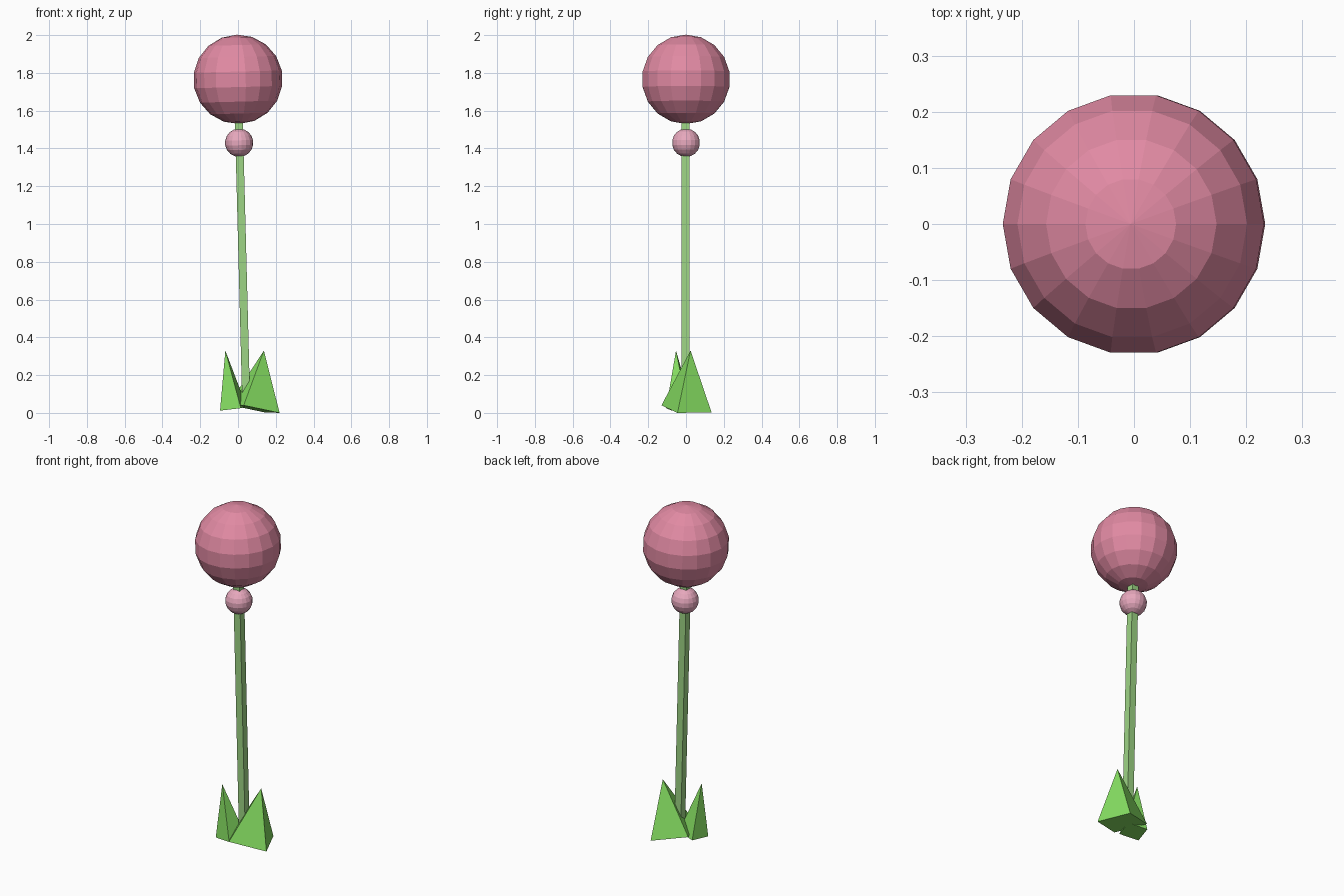
import bpy, bmesh, math
from mathutils import Vector, Matrix

if "Cube" in bpy.data.objects:
    bpy.data.objects.remove(bpy.data.objects["Cube"])

LEAN = -0.026  # whole flower leans slightly towards -x


def material(name, rgb):
    lin = [(c / 255 / 12.92) if c <= 10 else ((c / 255 + 0.055) / 1.055) ** 2.4 for c in rgb]
    m = bpy.data.materials.new(name)
    m.diffuse_color = (*lin, 1)
    m.use_nodes = True
    m.node_tree.nodes["Principled BSDF"].inputs["Base Color"].default_value = m.diffuse_color
    return m


rose = material("rose pink", (225, 138, 163))
pale = material("pale pink", (231, 168, 189))
stem_green = material("soft green", (158, 213, 133))
leaf_green = material("leaf green", (133, 221, 97))


def add(name, bm, mat):
    bmesh.ops.recalc_face_normals(bm, faces=bm.faces)
    me = bpy.data.meshes.new(name)
    bm.to_mesh(me)
    bm.free()
    me.materials.append(mat)
    ob = bpy.data.objects.new(name, me)
    bpy.context.collection.objects.link(ob)
    return ob


def ball(name, centre, radius, mat):
    bm = bmesh.new()
    rot = Matrix.Rotation(LEAN, 4, 'Y') @ Matrix.Rotation(math.pi / 2, 4, 'Z')
    bmesh.ops.create_uvsphere(bm, u_segments=18, v_segments=9, radius=radius,
                              matrix=Matrix.Translation(centre) @ rot)
    add(name, bm, mat)


def leaf(name, corner, side_a, side_b, apex):
    # four-sided pyramid on a tilted parallelogram base
    bm = bmesh.new()
    o, a, b = Vector(corner), Vector(side_a), Vector(side_b)
    base = [bm.verts.new(p) for p in (o, o + a, o + a + b, o + b)]
    tip = bm.verts.new(apex)
    bm.faces.new(base)
    for i in range(4):
        bm.faces.new((base[i], base[(i + 1) % 4], tip))
    add(name, bm, mat=leaf_green)


# Blossom and the small bud under it
ball("blossom", (0, 0, 1.766), 0.2365, rose)
ball("bud", (0.006, 0, 1.43), 0.075, pale)

# Square stem
bm = bmesh.new()
low, high = Vector((0.043, -0.002, 0.05)), Vector((0.003, -0.002, 1.62))
mid = (low + high) / 2
bmesh.ops.create_cube(bm, size=1, matrix=Matrix.Translation(mid)
                      @ Matrix.Rotation(LEAN, 4, 'Y')
                      @ Matrix.Diagonal((0.042, 0.042, (high - low).length, 1)))
add("stem", bm, stem_green)

# Two leaves at the foot
leaf("large_leaf", (0.22, -0.045, 0), (-0.08, 0.18, 0.003), (-0.19, -0.085, 0.04), (0.137, 0.024, 0.33))
leaf("small_leaf", (-0.095, -0.075, 0.012), (0.11, -0.03, 0.013), (0.03, 0.11, 0.01), (-0.067, -0.053, 0.33))
